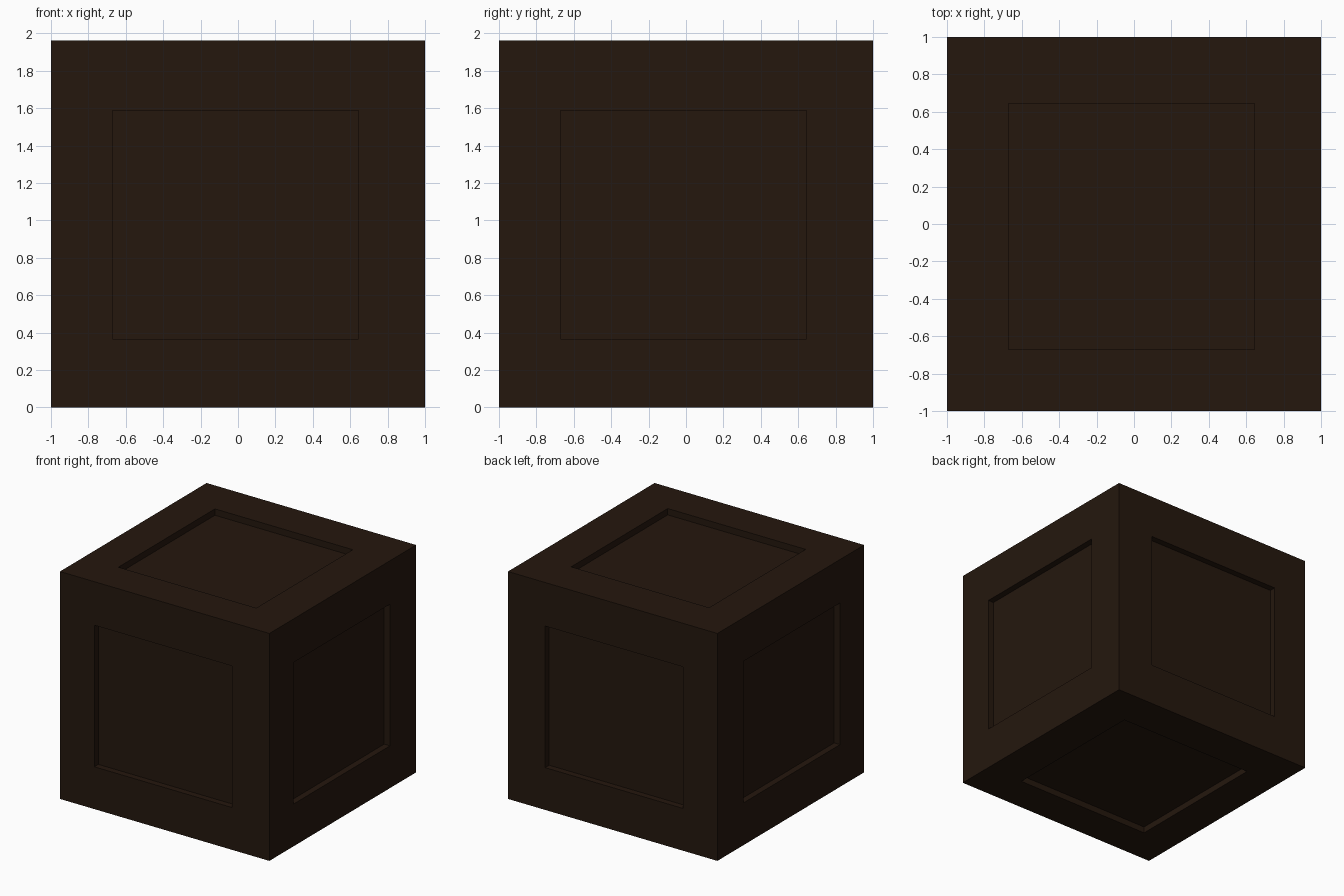
import bpy, bmesh
from mathutils import Vector

if "Cube" in bpy.data.objects:
    bpy.data.objects.remove(bpy.data.objects["Cube"])

LO = (-1.0, -1.0, 0.0)           # outer corners of the crate
HI = (1.0, 1.0, 1.963)
PANEL_LO = (-0.672, -0.672, 0.365)   # extent of the sunken panels
PANEL_HI = (0.645, 0.645, 1.587)
DEPTH = 0.055


def add_box(bm, lo, hi):
    verts = bmesh.ops.create_cube(bm, size=1)["verts"]
    for v in verts:
        v.co = Vector([(a + b) / 2 + c * (b - a) for a, b, c in zip(lo, hi, v.co)])


def make_object(name, bm):
    mesh = bpy.data.meshes.new(name)
    bm.to_mesh(mesh)
    bm.free()
    obj = bpy.data.objects.new(name, mesh)
    bpy.context.collection.objects.link(obj)
    return obj


# Crate body
bm = bmesh.new()
add_box(bm, LO, HI)
crate = make_object("crate_body", bm)

# One cutter block per face, sinking a square panel into it
bm = bmesh.new()
for axis in range(3):
    for low_side in (True, False):
        lo, hi = list(PANEL_LO), list(PANEL_HI)
        if low_side:
            lo[axis], hi[axis] = LO[axis] - 0.2, LO[axis] + DEPTH
        else:
            lo[axis], hi[axis] = HI[axis] - DEPTH, HI[axis] + 0.2
        add_box(bm, lo, hi)
cutter = make_object("panel_cutter", bm)
cutter.hide_render = True
cutter.hide_set(True)

mod = crate.modifiers.new("sunken_panels", 'BOOLEAN')
mod.operation = 'DIFFERENCE'
mod.solver = 'EXACT'
mod.object = cutter

# Dark brown wood
wood = bpy.data.materials.new("dark_wood")
wood.diffuse_color = (0.018, 0.0085, 0.0042, 1)
wood.use_nodes = True
wood.node_tree.nodes["Principled BSDF"].inputs["Base Color"].default_value = wood.diffuse_color
crate.data.materials.append(wood)
